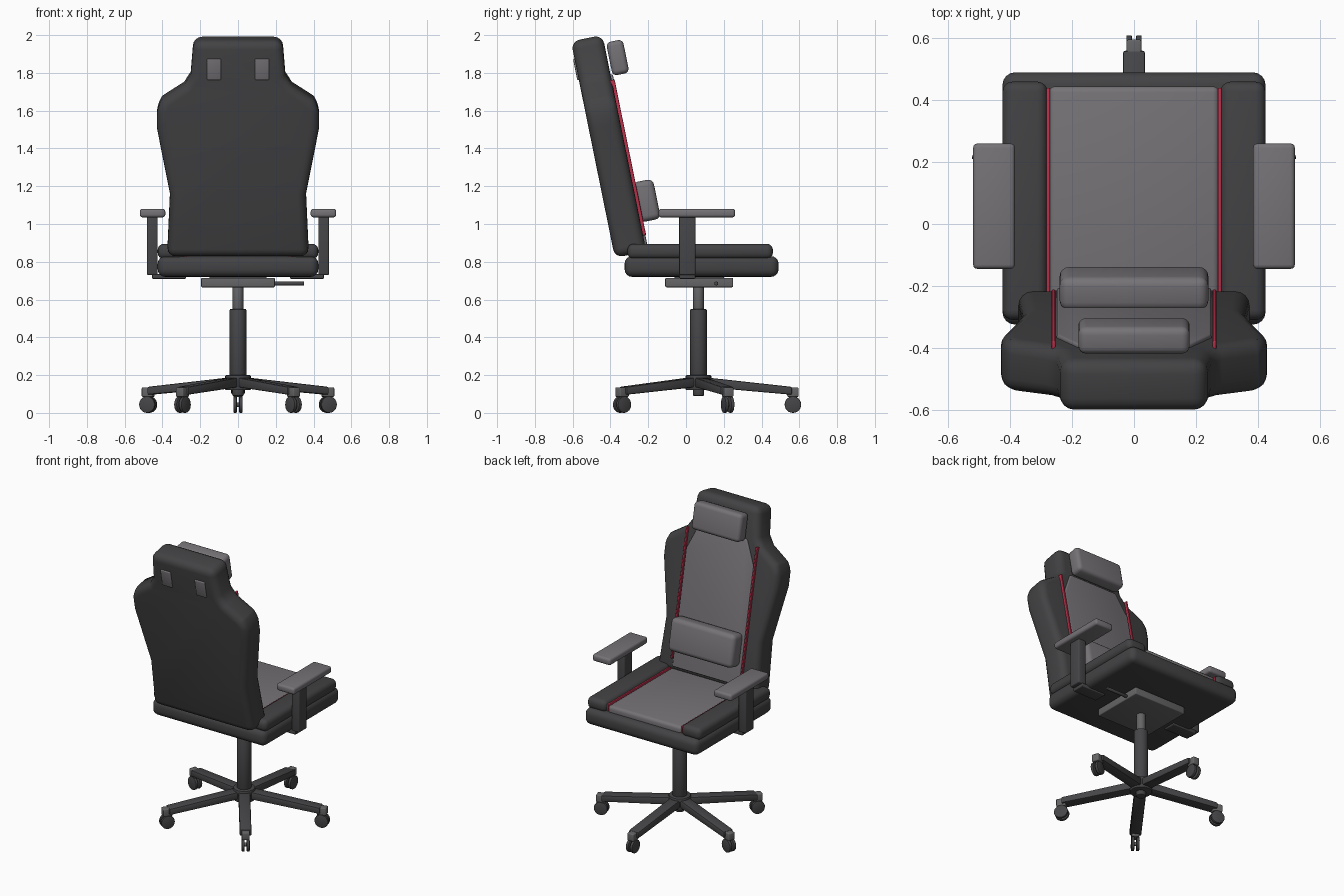
import bpy, bmesh, math
from mathutils import Matrix, Vector

if "Cube" in bpy.data.objects:
    bpy.data.objects.remove(bpy.data.objects["Cube"])


def material(name, rgb):
    m = bpy.data.materials.new(name)
    m.use_nodes = True
    m.diffuse_color = (*rgb, 1)
    m.node_tree.nodes["Principled BSDF"].inputs["Base Color"].default_value = (*rgb, 1)
    return m


BLACK = material("black leather", (0.055, 0.055, 0.058))
GREY = material("grey fabric", (0.18, 0.17, 0.18))
RED = material("red piping", (0.5, 0.03, 0.07))
FRAME = material("dark plastic", (0.06, 0.06, 0.064))
METAL = material("grey metal", (0.13, 0.13, 0.135))


def finish(name, bm, mat, matrix, bevel=0.0, segments=4):
    """Round the sharp edges, place the mesh and shade it."""
    bmesh.ops.recalc_face_normals(bm, faces=bm.faces)
    if bevel:
        sharp = [e for e in bm.edges if e.calc_face_angle(0) > math.radians(28)]
        bmesh.ops.bevel(bm, geom=sharp, offset=bevel, segments=segments,
                        profile=0.5, affect='EDGES', clamp_overlap=True)
    bm.transform(matrix)
    mesh = bpy.data.meshes.new(name)
    bm.to_mesh(mesh)
    bm.free()
    mesh.materials.append(mat)
    ob = bpy.data.objects.new(name, mesh)
    bpy.context.collection.objects.link(ob)
    bpy.ops.object.select_all(action='DESELECT')
    ob.select_set(True)
    bpy.context.view_layer.objects.active = ob
    bpy.ops.object.shade_smooth_by_angle(angle=math.radians(35))
    return ob


def box(name, x, y, z, mat, bevel=0.01, frame=Matrix(), segments=3):
    """Rounded box from its (min, max) ranges."""
    bm = bmesh.new()
    bmesh.ops.create_cube(bm, size=1)
    for v in bm.verts:
        v.co = [r[0] if c < 0 else r[1] for c, r in zip(v.co, (x, y, z))]
    return finish(name, bm, mat, frame, bevel, segments)


def slab(name, half, depth, mat, bevel, frame):
    """Mirrored x/z outline, extruded along y."""
    outline = half + [(-x, z) for x, z in reversed(half)]
    bm = bmesh.new()
    face = bm.faces.new([bm.verts.new((x, depth[0], z)) for x, z in outline])
    new = bmesh.ops.extrude_face_region(bm, geom=[face])["geom"]
    shift = Vector((0, depth[1] - depth[0], 0))
    bmesh.ops.translate(bm, vec=shift, verts=[g for g in new if isinstance(g, bmesh.types.BMVert)])
    return finish(name, bm, mat, frame, bevel)


def cylinder(name, r, z, mat, frame, bevel=0.006, sides=24):
    bm = bmesh.new()
    bmesh.ops.create_cone(bm, cap_ends=True, segments=sides, radius1=r, radius2=r, depth=z[1] - z[0])
    bmesh.ops.translate(bm, vec=(0, 0, (z[0] + z[1]) / 2), verts=bm.verts)
    return finish(name, bm, mat, frame, bevel, 2)


# Reclined backrest: local y is out of its front face, local z runs up it
recline = Matrix.Translation((0, -0.217, 0.89)) @ Matrix.Rotation(0.2, 4, 'X')
slab("backrest", [(0.375, -0.036), (0.36, 0.3), (0.43, 0.66), (0.43, 0.765), (0.4, 0.815),
                  (0.285, 0.89), (0.25, 0.945), (0.235, 1.133)], (-0.17, 0), BLACK, 0.045, recline)
slab("backrest_panel", [(0.25, 0.0), (0.25, 0.76), (0.18, 0.92)], (-0.02, 0.012), GREY, 0.008, recline)
box("lumbar_pillow", (-0.24, 0.24), (0.0, 0.11), (0.12, 0.335), GREY, 0.03, recline, 4)
box("head_pillow", (-0.18, 0.18), (0.01, 0.1), (0.91, 1.09), GREY, 0.025, recline, 4)

# Seat
box("seat_base", (-0.425, 0.425), (-0.325, 0.49), (0.72, 0.83), BLACK, 0.04, segments=4)
box("seat_panel", (-0.275, 0.275), (-0.3, 0.445), (0.8, 0.87), GREY, 0.02)

# Hydraulic column and swivel plate
centre = Matrix.Translation((0, 0.066, 0))
box("swivel_plate", (-0.195, 0.195), (-0.11, 0.25), (0.665, 0.715), METAL, 0.006)
box("swivel_block", (-0.15, 0.15), (-0.06, 0.2), (0.7, 0.74), FRAME, 0.0)
cylinder("gas_lift", 0.028, (0.54, 0.68), METAL, centre)
cylinder("column_sleeve", 0.044, (0.18, 0.55), FRAME, centre)
cylinder("base_hub", 0.068, (0.12, 0.2), FRAME, centre)
cylinder("hub_foot", 0.03, (0.09, 0.13), FRAME, centre)
lever = Matrix.Translation((0, 0.16, 0.685)) @ Matrix.Rotation(math.pi / 2, 4, 'Y')
cylinder("height_lever", 0.011, (0.19, 0.35), FRAME, lever, 0.003, 12)

# Parts repeated on both sides
for side, s in (("left", 1), ("right", -1)):
    def span(a, b):
        return tuple(sorted((s * a, s * b)))
    box(side + "_seat_bolster", span(0.28, 0.425), (-0.31, 0.46), (0.815, 0.895), BLACK, 0.032, segments=4)
    box(side + "_seat_piping", span(0.271, 0.283), (-0.3, 0.44), (0.82, 0.876), RED, 0.004)
    box(side + "_back_piping", span(0.254, 0.266), (-0.02, 0.016), (0.05, 0.89), RED, 0.004, recline)
    box(side + "_strap_plate", span(0.09, 0.165), (-0.178, -0.16), (0.925, 1.04), GREY, 0.006, recline)
    box(side + "_arm_pad", span(0.385, 0.52), (-0.145, 0.26), (1.035, 1.08), GREY, 0.014)
    box(side + "_arm_post", span(0.425, 0.482), (-0.036, 0.05), (0.73, 1.045), FRAME, 0.008)
    box(side + "_arm_bracket", span(0.275, 0.455), (-0.036, 0.05), (0.71, 0.735), FRAME, 0.005)

# Five-star base with twin-wheel casters
for i in range(5):
    spoke = centre @ Matrix.Rotation(i * math.tau / 5, 4, 'Z')
    bm = bmesh.new()
    bmesh.ops.create_cube(bm, size=1)
    for v in bm.verts:
        outer, top = v.co.y > 0, v.co.z > 0
        z = (0.138 if top else 0.096) if outer else (0.19 if top else 0.138)
        v.co = (math.copysign(0.036, v.co.x), 0.494 if outer else 0.02, z)
    finish(f"base_leg_{i + 1}", bm, FRAME, spoke, 0.008, 2)
    box(f"caster_bracket_{i + 1}", (-0.024, 0.024), (0.47, 0.53), (0.085, 0.135), METAL, 0.006, spoke)
    axle = spoke @ Matrix.Translation((0, 0.5, 0.044)) @ Matrix.Rotation(math.pi / 2, 4, 'Y')
    cylinder(f"caster_axle_{i + 1}", 0.012, (-0.02, 0.02), METAL, axle, 0, 12)
    for s, label in ((1, "left"), (-1, "right")):
        ends = tuple(sorted((s * 0.006, s * 0.025)))
        cylinder(f"caster_wheel_{i + 1}_{label}", 0.044, ends, FRAME, axle, 0.005)
